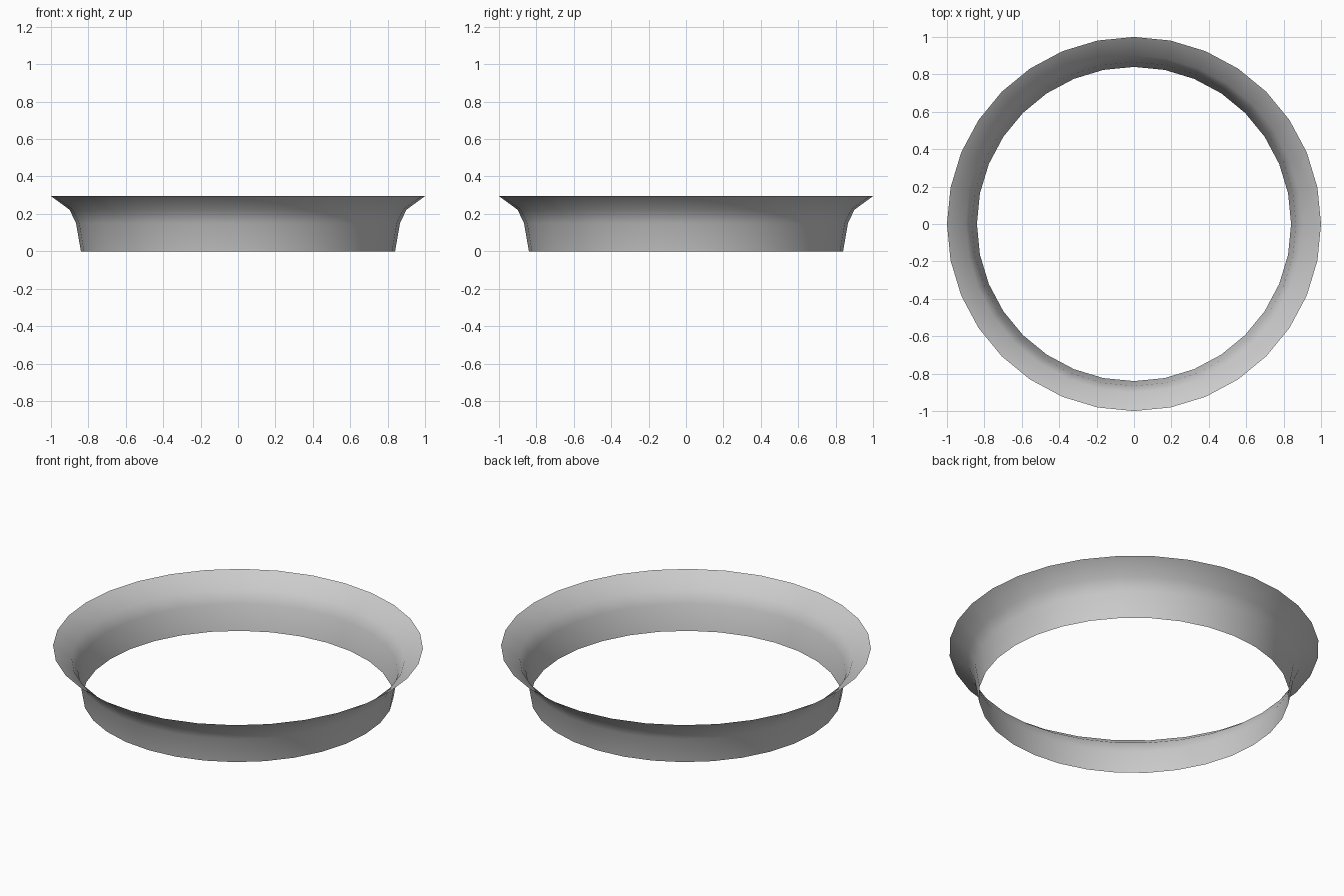
import bpy, bmesh, math

if "Cube" in bpy.data.objects:
    bpy.data.objects.remove(bpy.data.objects["Cube"])

SIDES = 32
# flared wall profile: (radius, height), bottom to rim
PROFILE = [(0.84, 0.0), (0.866, 0.15), (0.90, 0.222), (1.0, 0.295)]

# open, single-walled flared ring
bm = bmesh.new()
rings = []
for r, z in PROFILE:
    rings.append([bm.verts.new((r * math.cos(2 * math.pi * i / SIDES),
                                r * math.sin(2 * math.pi * i / SIDES), z))
                  for i in range(SIDES)])
for low, high in zip(rings, rings[1:]):
    for i in range(SIDES):
        j = (i + 1) % SIDES
        bm.faces.new((low[i], low[j], high[j], high[i])).smooth = True

mesh = bpy.data.meshes.new("flared_ring")
bm.to_mesh(mesh)
bm.free()
ring = bpy.data.objects.new("flared_ring", mesh)
bpy.context.collection.objects.link(ring)
